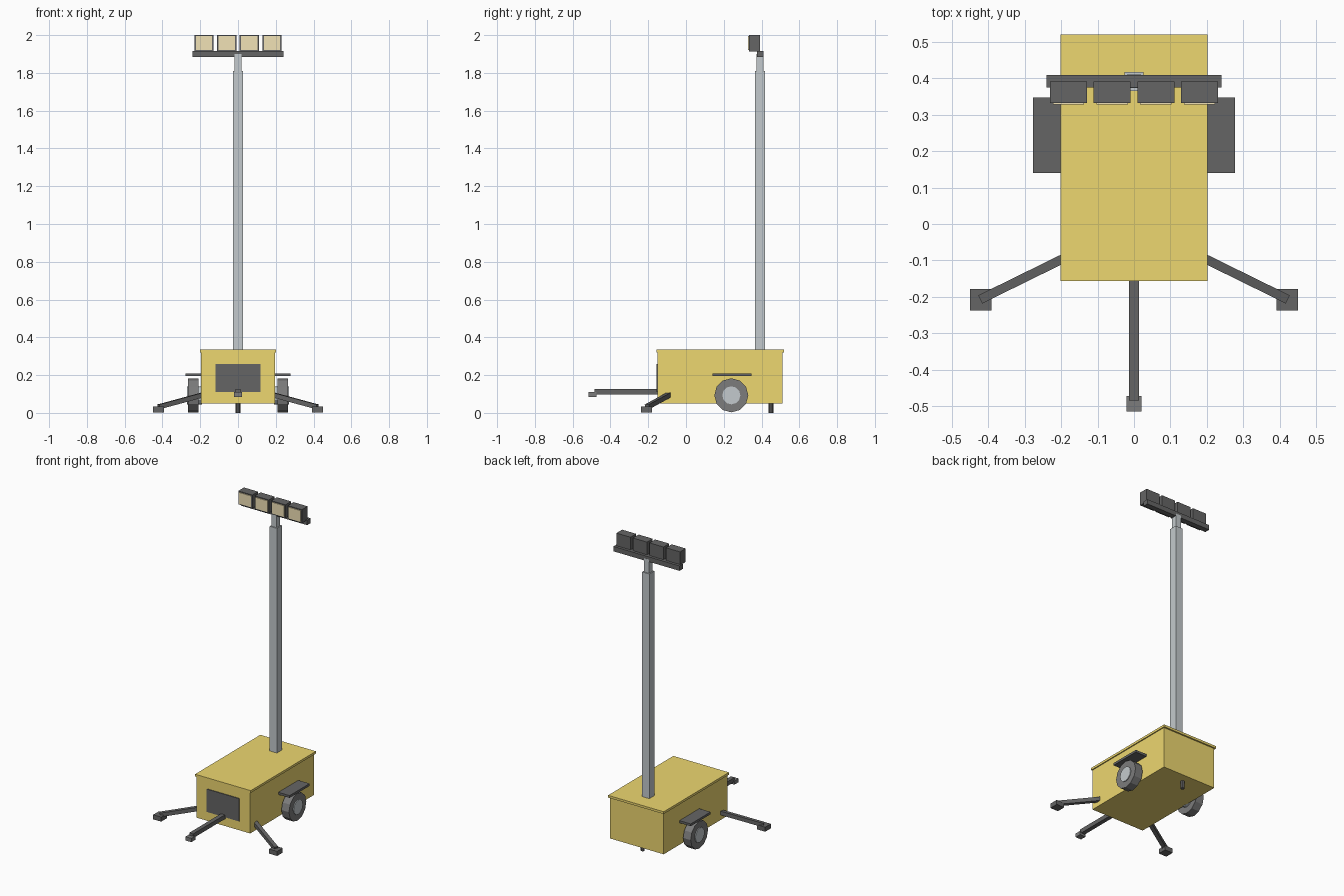
import bpy, bmesh
from math import pi
from mathutils import Matrix, Vector

if "Cube" in bpy.data.objects:
    bpy.data.objects.remove(bpy.data.objects["Cube"])


def material(name, r, g, b):
    m = bpy.data.materials.new(name)
    m.diffuse_color = (r, g, b, 1)
    m.use_nodes = True
    m.node_tree.nodes["Principled BSDF"].inputs["Base Color"].default_value = m.diffuse_color
    return m


YELLOW = material("yellow_paint", 0.85, 0.68, 0.16)
BLACK = material("black", 0.13, 0.13, 0.13)
DARK = material("dark_rubber", 0.2, 0.2, 0.2)
STEEL = material("steel", 0.55, 0.59, 0.61)
LENS = material("lens", 0.88, 0.76, 0.47)


def finish(name, bm, mat):
    mesh = bpy.data.meshes.new(name)
    bm.to_mesh(mesh)
    bm.free()
    mesh.materials.append(mat)
    ob = bpy.data.objects.new(name, mesh)
    bpy.context.collection.objects.link(ob)
    return ob


def box(name, x, y, z, mat):
    """Box from (min, max) ranges."""
    bm = bmesh.new()
    size = [r[1] - r[0] for r in (x, y, z)]
    mid = [(r[1] + r[0]) / 2 for r in (x, y, z)]
    bmesh.ops.create_cube(bm, size=1, matrix=Matrix.Translation(mid) @ Matrix.Diagonal((*size, 1)))
    return finish(name, bm, mat)


def cylinder(name, a, b, radius, sides, mat):
    a, b = Vector(a), Vector(b)
    bm = bmesh.new()
    rot = (b - a).to_track_quat('Z', 'Y').to_matrix().to_4x4()
    bmesh.ops.create_cone(bm, cap_ends=True, segments=sides, radius1=radius, radius2=radius,
                          depth=(b - a).length, matrix=Matrix.Translation((a + b) / 2) @ rot)
    return finish(name, bm, mat)


def beam(name, a, b, width, mat):
    """Square bar between two points."""
    a, b = Vector(a), Vector(b)
    bm = bmesh.new()
    rot = (b - a).to_track_quat('Y', 'Z').to_matrix().to_4x4()
    bmesh.ops.create_cube(bm, size=1, matrix=Matrix.Translation((a + b) / 2) @ rot
                          @ Matrix.Diagonal((width, (b - a).length, width, 1)))
    return finish(name, bm, mat)


def mirror_x(ob):
    ob.modifiers.new("mirror", 'MIRROR').use_axis[0] = True


# Cabinet, lid and front panel
box("cabinet", (-0.195, 0.195), (-0.152, 0.51), (0.05, 0.32), YELLOW)
box("lid", (-0.202, 0.202), (-0.157, 0.52), (0.32, 0.335), YELLOW)
box("front_panel", (-0.118, 0.118), (-0.157, -0.145), (0.11, 0.26), BLACK)

# Telescopic mast
MY = 0.392
box("mast_lower", (-0.026, 0.026), (MY - 0.026, MY + 0.026), (0.33, 1.81), STEEL)
box("mast_upper", (-0.019, 0.019), (MY - 0.019, MY + 0.019), (1.80, 1.90), STEEL)

# Lamp bar with four lamps
box("lamp_bar", (-0.24, 0.24), (0.375, 0.41), (1.885, 1.917), BLACK)
for i in range(4):
    x = -0.18 + 0.12 * i
    box(f"lamp_{i + 1}", (x - 0.051, x + 0.051), (0.333, 0.392), (1.912, 2.0), BLACK)
    box(f"lamp_lens_{i + 1}", (x - 0.043, x + 0.043), (0.328, 0.336), (1.92, 1.994), LENS)

# Wheels and fenders
WY, WZ = 0.24, 0.093
mirror_x(cylinder("wheel", (0.21, WY, WZ), (0.265, WY, WZ), 0.09, 12, DARK))
mirror_x(cylinder("wheel_hub", (0.19, WY, WZ), (0.27, WY, WZ), 0.048, 12, STEEL))
mirror_x(box("fender", (0.195, 0.277), (0.14, 0.347), (0.194, 0.209), BLACK))

# Drawbar and coupler
box("drawbar", (-0.014, 0.014), (-0.485, -0.15), (0.098, 0.126), BLACK)
box("coupler", (-0.021, 0.021), (-0.515, -0.473), (0.085, 0.11), DARK)

# Outriggers and rear support
mirror_x(beam("outrigger_arm", (0.18, -0.088, 0.097), (0.42, -0.206, 0.032), 0.025, BLACK))
mirror_x(box("outrigger_foot", (0.392, 0.45), (-0.237, -0.179), (0.003, 0.033), BLACK))
cylinder("rear_support", (0, 0.45, 0), (0, 0.45, 0.06), 0.012, 8, BLACK)
